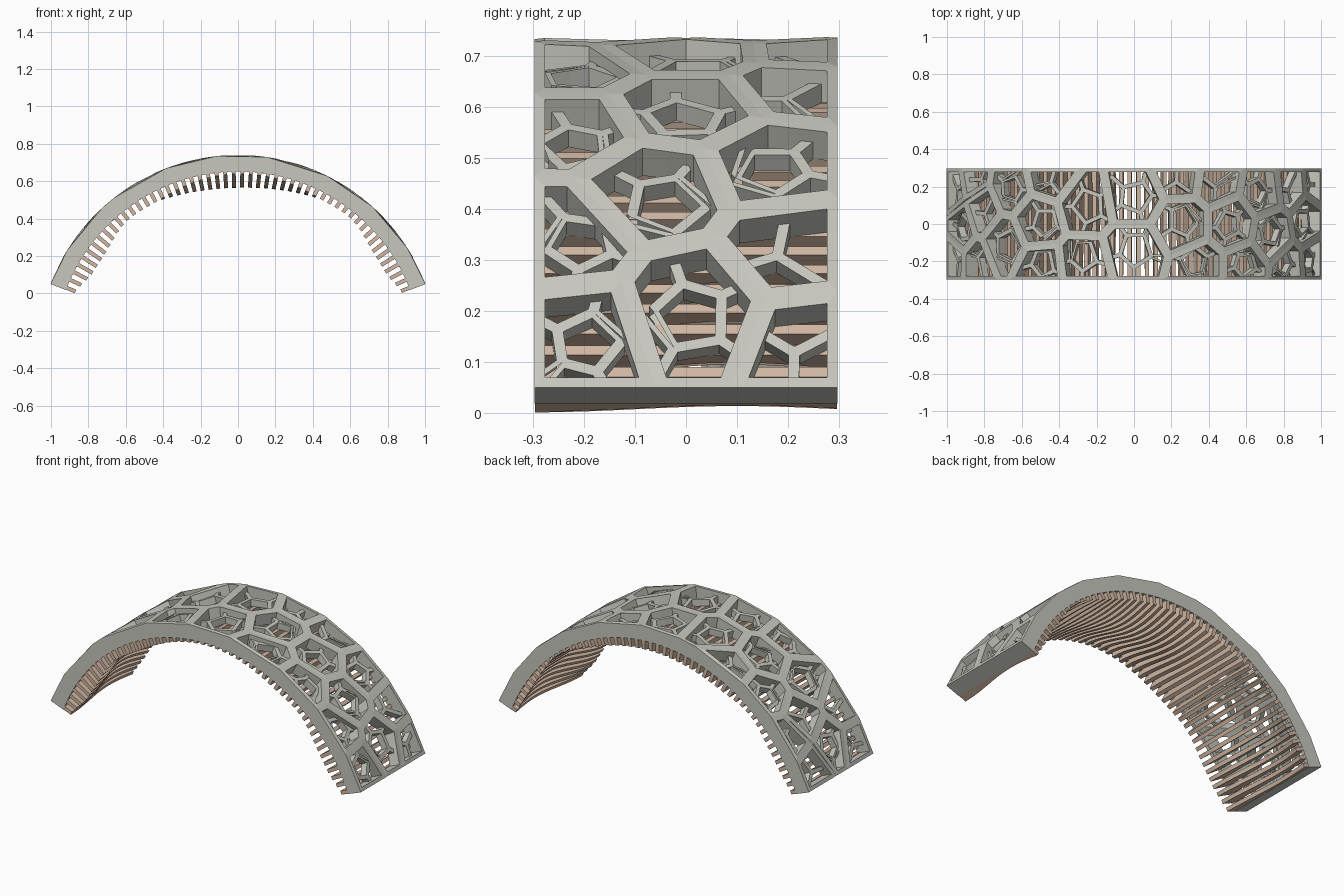
import bpy, bmesh, math, random
from mathutils import Vector

if "Cube" in bpy.data.objects:
    bpy.data.objects.remove(bpy.data.objects["Cube"])

random.seed(4)
R, CZ = 1.073, -0.333          # outer radius and height of the arc centre
R_RIM, R_IN, R_SUB = 0.985, 1.005, 1.045   # rim underside, strut underside, fine lattice top
HALF = math.radians(69.1)
U, W = R * HALF, 0.298         # half sizes of the unrolled sheet


def material(name, col):
    m = bpy.data.materials.new(name)
    m.diffuse_color = (*col, 1)
    m.use_nodes = True
    m.node_tree.nodes["Principled BSDF"].inputs["Base Color"].default_value = m.diffuse_color
    return m


def wrap(p, r):
    t = p[0] / R
    return Vector((r * math.sin(t), p[1], r * math.cos(t) + CZ))


def finish(bm, name, mat):
    bmesh.ops.remove_doubles(bm, verts=bm.verts, dist=0.0004)
    bmesh.ops.recalc_face_normals(bm, faces=bm.faces)
    me = bpy.data.meshes.new(name)
    bm.to_mesh(me)
    bm.free()
    me.materials.append(mat)
    ob = bpy.data.objects.new(name, me)
    bpy.context.collection.objects.link(ob)


# --- Voronoi cells: polygons are lists of (corner, tag of following edge)
def clip(poly, p, n, tag):
    out = []
    for (a, ta), (b, _) in zip(poly, poly[1:] + poly[:1]):
        da, db = (a - p).dot(n), (b - p).dot(n)
        if da <= 0:
            out.append((a, ta))
        if (da <= 0) != (db <= 0):
            x = a + (b - a) * (da / (da - db))
            out.append((x, tag if da <= 0 else ta))
    return out


def cells(boundary, seeds, min_edge):
    for s in seeds:
        poly = [(p, 'rim') for p in boundary]
        for o in seeds:
            if o is not s:
                poly = clip(poly, (s + o) / 2, (o - s).normalized(), 'strut')
        poly = [e for e, f in zip(poly, poly[1:] + poly[:1]) if (f[0] - e[0]).length > min_edge]
        if len(poly) > 2:
            yield poly


def inset(poly, width):
    lines = []
    for (a, t), (b, _) in zip(poly, poly[1:] + poly[:1]):
        d = (b - a).normalized()
        lines.append((a + Vector((-d.y, d.x)) * width[t], d))
    res = []
    for i in range(len(poly)):
        (p, d), (q, e) = lines[i - 1], lines[i]
        cr = d.x * e.y - d.y * e.x
        if abs(cr) < 0.05:
            res.append(q.copy())
        else:
            w = q - p
            res.append(p + d * ((w.x * e.y - w.y * e.x) / cr))
    return res


def struts(bm, poly, hole, width, r_top, outer_wall):
    n = len(poly)
    for i in range(n):
        tag = poly[i][1]
        if width[tag] == 0:
            continue
        r_low = R_RIM if tag == 'rim' else R_IN
        a0, a1 = poly[i][0], poly[(i + 1) % n][0]
        b0, b1 = hole[i], hole[(i + 1) % n]
        k = 1 + int((a1 - a0).length / 0.08)
        rows = []
        for j in range(k + 1):
            f = j / k
            rows.append([bm.verts.new(c) for c in (
                wrap(a0, r_top).lerp(wrap(a1, r_top), f),   # flat facets on top
                wrap(b0, r_top).lerp(wrap(b1, r_top), f),
                wrap(b0.lerp(b1, f), r_low),
                wrap(a0.lerp(a1, f), r_low))])
        for p, q in zip(rows, rows[1:]):
            for s in range(4 if outer_wall and tag == 'rim' else 3):
                e = (s + 1) % 4
                bm.faces.new((p[s], p[e], q[e], q[s]))


grey = material("warm_grey", (0.57, 0.57, 0.52))
wood = material("pale_wood", (0.63, 0.47, 0.36))

# --- Shell: big cells with heavy frames, fine lattice nested in each
seeds = [Vector(s) for s in (
    (1.12, .02), (1.19, -.22), (1.2, .25), (.98, .22), (.95, -.25), (.82, -.06), (.75, .18),
    (.63, -.24), (.55, 0), (.46, .24), (.36, -.24), (.26, 0), (.25, .27), (0, .15), (0, -.15),
    (-.27, .1), (-.28, -.22), (-.54, .02), (-.47, .26), (-.52, -.25), (-.72, .2),
    (-.77, -.1), (-.93, .08), (-.98, -.22), (-1.0, .26), (-1.12, -.02), (-1.2, .2), (-1.2, -.21))]
sheet = [Vector(c) for c in ((-U, -W), (U, -W), (U, W), (-U, W))]
main_w = {'rim': 0.021, 'strut': 0.026}
sub_w = {'rim': 0.0, 'strut': 0.011}

shell, lattice = bmesh.new(), bmesh.new()
for poly in cells(sheet, seeds, 0.03):
    hole = inset(poly, main_w)
    struts(shell, poly, hole, main_w, R, True)
    c = sum(hole, Vector((0, 0))) / len(hole)
    size = sum((h - c).length for h in hole) / len(hole)
    k = 5 if size > 0.12 else 3
    spin = random.uniform(0, 6.28)
    sub = [c + Vector((math.cos(spin + i * math.tau / k), math.sin(spin + i * math.tau / k)))
           * size * random.uniform(0.85, 1.1) for i in range(k)]
    if k == 5:
        sub.append(c + Vector((random.uniform(-.01, .01), random.uniform(-.01, .01))))
    for sp in cells(hole, sub, 0.022):
        struts(lattice, sp, inset(sp, sub_w), sub_w, R_SUB, False)
finish(shell, "arch_frame", grey)
finish(lattice, "inner_lattice", grey)

# --- Slats across the underside, with a rippling lower edge
def depth(t, y):
    s = t / math.radians(55)
    d = 0.05 - 0.008 * math.sin(s * 2.2)
    d -= 0.037 * math.cos(math.pi * s) * math.cos(math.pi * 1.5 * (y + 0.3) / 0.6)
    d -= 0.03 * math.exp(-((abs(t) - 0.7) / 0.16) ** 2)
    fade = min(1, 0.6 + (HALF - abs(t)) * 3)
    return max(0.01, d * fade)


slats = bmesh.new()
N, SEG, TH = 52, 12, 0.021
for i in range(N):
    t = (HALF - 0.012) * (2 * i / (N - 1) - 1)
    side = Vector((math.cos(t), 0, -math.sin(t))) * TH / 2
    prev = None
    for j in range(SEG + 1):
        y = (W - 0.001) * (2 * j / SEG - 1)
        top = wrap((t * R, y), R_IN + 0.001)
        low = wrap((t * R, y), R_RIM - depth(t, y))
        ring = [slats.verts.new(v) for v in (top - side, top + side, low + side, low - side)]
        if prev:
            for k in range(4):
                e = (k + 1) % 4
                slats.faces.new((prev[k], prev[e], ring[e], ring[k]))
        if j in (0, SEG):
            slats.faces.new(ring)
        prev = ring
finish(slats, "wavy_slats", wood)
